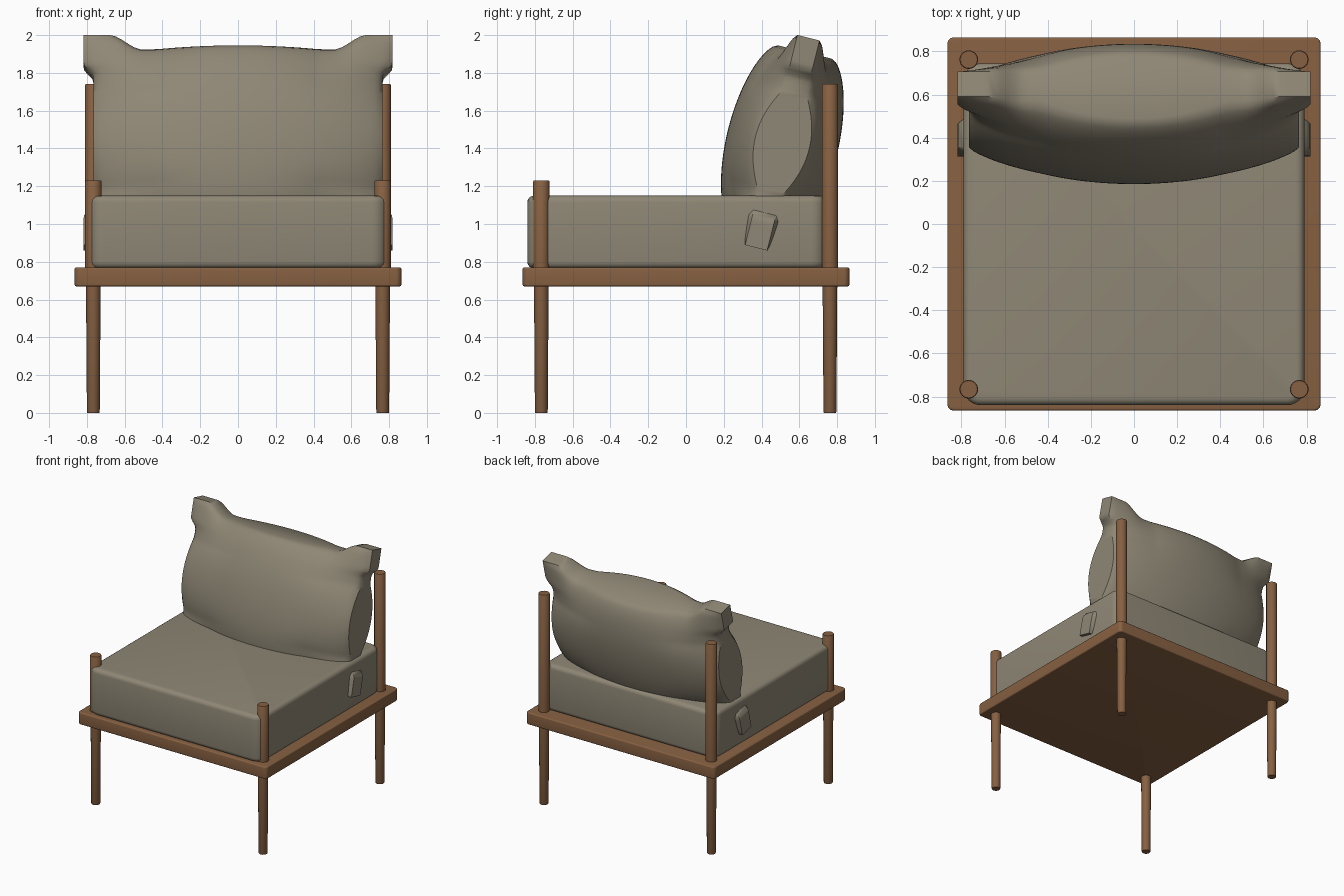
import bpy, bmesh, math
from mathutils import Matrix, Vector

cube = bpy.data.objects.get("Cube")
if cube:
    bpy.data.objects.remove(cube, do_unlink=True)


def material(name, rgb):
    m = bpy.data.materials.new(name)
    m.use_nodes = True
    m.diffuse_color = (*rgb, 1)
    m.node_tree.nodes["Principled BSDF"].inputs["Base Color"].default_value = (*rgb, 1)
    return m


wood = material("brown wood", (0.24, 0.118, 0.054))
fabric = material("taupe fabric", (0.275, 0.243, 0.18))


def finish(bm, name, mat, angle=35):
    bmesh.ops.recalc_face_normals(bm, faces=bm.faces)
    mesh = bpy.data.meshes.new(name)
    bm.to_mesh(mesh)
    bm.free()
    mesh.materials.append(mat)
    ob = bpy.data.objects.new(name, mesh)
    bpy.context.collection.objects.link(ob)
    bpy.ops.object.select_all(action="DESELECT")
    ob.select_set(True)
    bpy.context.view_layer.objects.active = ob
    bpy.ops.object.shade_smooth_by_angle(angle=math.radians(angle))
    return ob


def rounded_box(name, mat, low, high, corner, rim):
    """Box with rounded upright corners and softened top and bottom rims."""
    low, high = Vector(low), Vector(high)
    bm = bmesh.new()
    bmesh.ops.create_cube(bm, size=1)
    bmesh.ops.scale(bm, vec=high - low, verts=bm.verts)
    bmesh.ops.translate(bm, vec=(low + high) / 2, verts=bm.verts)
    upright = [e for e in bm.edges if abs(e.verts[0].co.z - e.verts[1].co.z) > 0.01]
    bmesh.ops.bevel(bm, geom=upright, offset=corner, segments=6, profile=0.5, affect="EDGES")
    rims = [e for e in bm.edges if abs(e.verts[0].co.z - e.verts[1].co.z) < 0.001]
    bmesh.ops.bevel(bm, geom=rims, offset=rim, segments=4, profile=0.5, affect="EDGES")
    return finish(bm, name, mat)


def post(name, x, y, top):
    """Turned post that tapers below the platform."""
    bm = bmesh.new()
    rings = []
    for r, z in ((0.032, 0), (0.034, 0.005), (0.039, 0.7), (0.043, 0.77),
                 (0.043, top - 0.005), (0.040, top)):
        rings.append([bm.verts.new((x + r * math.cos(k * math.tau / 24),
                                    y + r * math.sin(k * math.tau / 24), z))
                      for k in range(24)])
    for a, b in zip(rings, rings[1:]):
        for k in range(24):
            j = (k + 1) % 24
            bm.faces.new((a[k], a[j], b[j], b[k]))
    bm.faces.new(rings[0])
    bm.faces.new(rings[-1])
    return finish(bm, name, wood)


# Platform and seat cushion
rounded_box("platform", wood, (-0.865, -0.865, 0.67), (0.865, 0.865, 0.77), 0.03, 0.01)
rounded_box("seat_cushion", fabric, (-0.79, -0.84, 0.765), (0.79, 0.745, 1.15), 0.08, 0.035)

# Four posts
for side, sign in (("left", 1), ("right", -1)):
    post("front_post_" + side, sign * 0.766, -0.766, 1.23)
    post("back_post_" + side, sign * 0.766, 0.762, 1.74)


def ramp(value, start, end):
    t = min(1, max(0, (abs(value) - start) / (end - start)))
    return t * t * (3 - 2 * t)


def gusset(t):
    return max(0, 1 - (t / 0.56) ** 2)


def pillow_point(s, t, face):
    """Plump surface with pinched, flared corners; s and t run from -1 to 1."""
    x = s * (0.765 + 0.053 * ramp(t, 0.68, 0.8) * s ** 4)
    z = t * (0.495 + 0.078 * ramp(s, 0.66, 0.86) * t ** 4)
    edge = gusset(s) + gusset(t) - gusset(s) * gusset(t)
    inside = (1 - s * s) * (1 - t * t)
    body = edge + (1 - edge) * inside ** 0.5
    bulge = (1 - s * s) ** 0.8 * (1 - t * t) ** 0.6
    return x, face * (0.06 + 0.086 * body + 0.15 * bulge), z


# Back pillow: two plump faces joined by a flat side band
N = 48
bm = bmesh.new()
steps = [math.sin(math.pi / 2 * (2 * i / N - 1)) * 0.4 + (2 * i / N - 1) * 0.6
         for i in range(N + 1)]
grids = []
for face in (-1, 1):
    g = [[bm.verts.new(pillow_point(s, t, face)) for t in steps] for s in steps]
    grids.append(g)
    for i in range(N):
        for j in range(N):
            bm.faces.new((g[i][j], g[i + 1][j], g[i + 1][j + 1], g[i][j + 1]))
border = ([(i, 0) for i in range(N)] + [(N, j) for j in range(N)]
          + [(i, N) for i in range(N, 0, -1)] + [(0, j) for j in range(N, 0, -1)])
front, back = grids
for (i, j), (k, l) in zip(border, border[1:] + border[:1]):
    bm.faces.new((front[i][j], front[k][l], back[k][l], back[i][j]))
lean = Matrix.Translation((0, 0.51, 1.43)) @ Matrix.Rotation(math.radians(-14), 4, "X")
bmesh.ops.transform(bm, matrix=lean, verts=bm.verts)
finish(bm, "back_pillow", fabric, 40)
